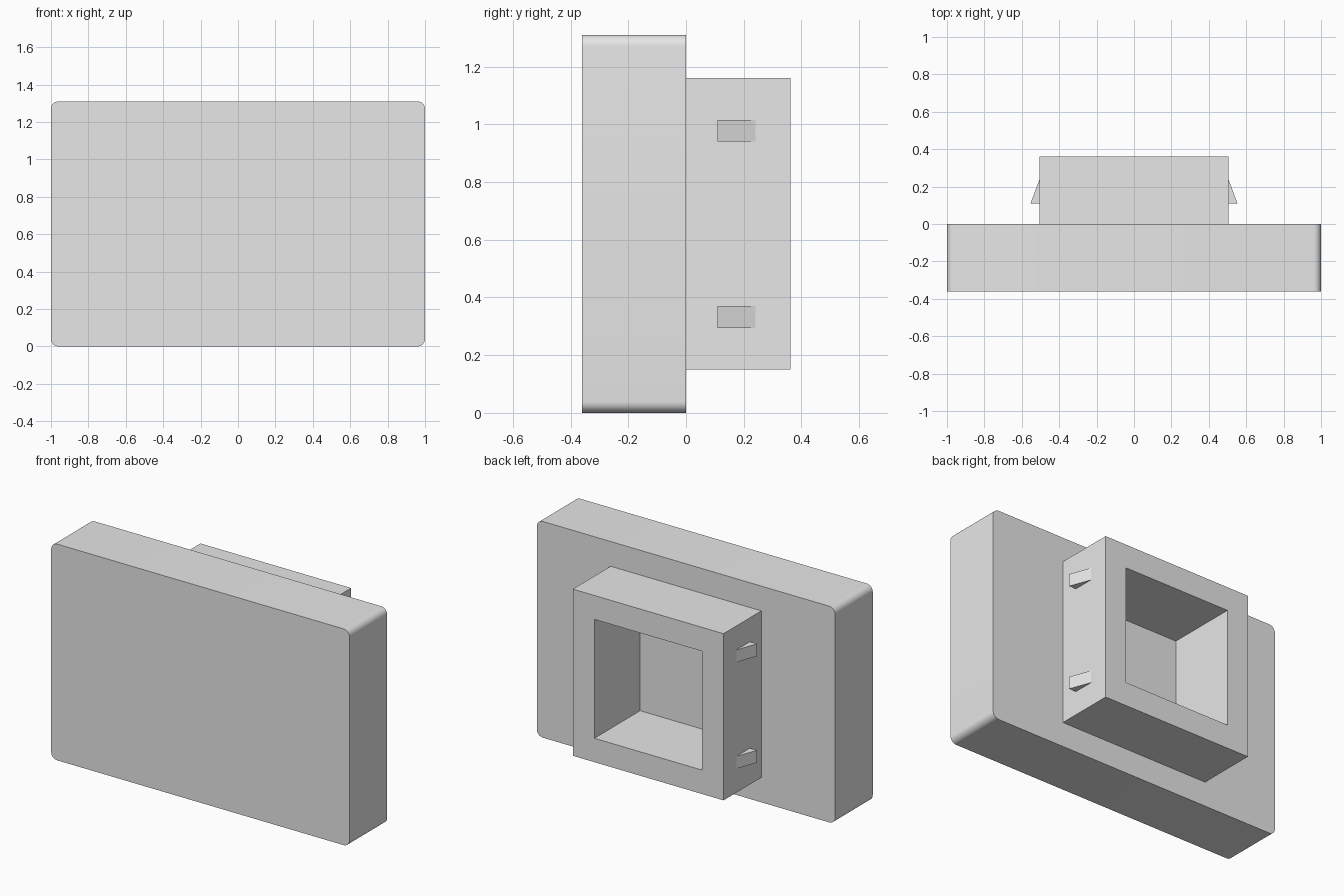
import bpy
import bmesh
import math

if "Cube" in bpy.data.objects:
    bpy.data.objects.remove(bpy.data.objects["Cube"], do_unlink=True)

grey = bpy.data.materials.new("light_grey")
grey.use_nodes = True
colour = (0.8, 0.8, 0.8, 1)
grey.diffuse_color = colour
grey.node_tree.nodes["Principled BSDF"].inputs["Base Color"].default_value = colour


def add_object(name, bm):
    bmesh.ops.recalc_face_normals(bm, faces=bm.faces)
    mesh = bpy.data.meshes.new(name)
    bm.to_mesh(mesh)
    bm.free()
    mesh.materials.append(grey)
    obj = bpy.data.objects.new(name, mesh)
    bpy.context.collection.objects.link(obj)
    return obj


def extrude(name, outline, vector, radius=0):
    """Prism from a planar outline, optionally rounding the edges along the extrusion."""
    bm = bmesh.new()
    face = bm.faces.new([bm.verts.new(p) for p in outline])
    top = bmesh.ops.extrude_face_region(bm, geom=[face])
    moved = [v for v in top["geom"] if isinstance(v, bmesh.types.BMVert)]
    bmesh.ops.translate(bm, verts=moved, vec=vector)
    if radius:
        along = [e for e in bm.edges if abs(e.verts[0].co.y - e.verts[1].co.y) > 0.01]
        bmesh.ops.bevel(bm, geom=along, offset=radius, segments=8, profile=0.5, affect='EDGES')
    return add_object(name, bm)


def box(name, half_width, y0, y1, z0, z1, radius=0):
    w = half_width
    outline = [(-w, y0, z0), (w, y0, z0), (w, y0, z1), (-w, y0, z1)]
    return extrude(name, outline, (0, y1 - y0, 0), radius)


def activate(obj):
    bpy.ops.object.select_all(action='DESELECT')
    obj.select_set(True)
    bpy.context.view_layer.objects.active = obj


# Front plate and rear mounting block
plate = box("front_plate", 1, -0.36, 0, 0, 1.31, radius=0.04)
block = box("mounting_block", 0.505, 0, 0.362, 0.15, 1.16)

# Square recess through the block and into the plate
cutter = box("recess_cutter", 0.36, -0.075, 0.5, 0.295, 1.015)
cutter.hide_render = True
for part in (plate, block):
    cut = part.modifiers.new("recess", 'BOOLEAN')
    cut.operation = 'DIFFERENCE'
    cut.solver = 'EXACT'
    cut.object = cutter
    activate(part)
    bpy.ops.object.modifier_apply(modifier=cut.name)
bpy.data.objects.remove(cutter, do_unlink=True)

activate(plate)
bpy.ops.object.shade_smooth_by_angle(angle=math.radians(30))

# Snap-fit wedges on both sides of the block
for side_name, side in (("left", 1), ("right", -1)):
    for level, z in (("lower", 0.295), ("upper", 0.94)):
        wedge = [(side * 0.505, 0.11, z), (side * 0.553, 0.11, z), (side * 0.505, 0.24, z)]
        extrude(f"{side_name}_{level}_clip", wedge, (0, 0, 0.075))
